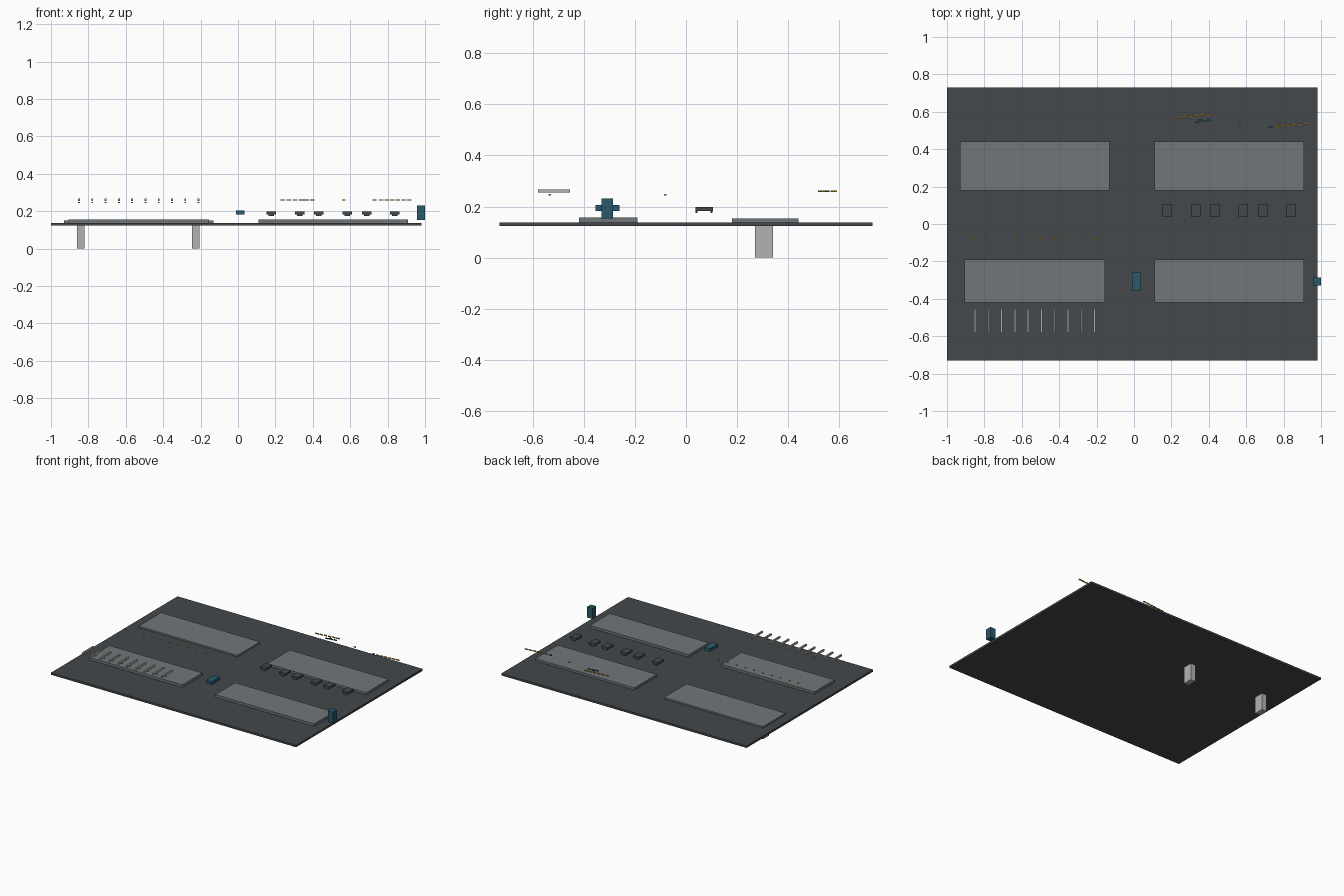
import bpy
import bmesh

if "Cube" in bpy.data.objects:
    bpy.data.objects.remove(bpy.data.objects["Cube"])


def material(name, rgb):
    m = bpy.data.materials.new(name)
    m.diffuse_color = (*rgb, 1)
    m.use_nodes = True
    m.node_tree.nodes["Principled BSDF"].inputs["Base Color"].default_value = m.diffuse_color
    return m


CHARCOAL = material("charcoal", (0.057, 0.065, 0.071))
GREY = material("mid grey", (0.165, 0.18, 0.19))
LIGHT = material("light grey", (0.45, 0.45, 0.44))
TEAL = material("teal", (0.022, 0.10, 0.15))
AMBER = material("amber", (0.62, 0.29, 0.015))


def boxes(name, mat, items):
    """One object made of boxes given as (x0, x1, y0, y1, z0, z1)."""
    bm = bmesh.new()
    for x0, x1, y0, y1, z0, z1 in items:
        for v in bmesh.ops.create_cube(bm, size=1)["verts"]:
            v.co.x = x1 if v.co.x > 0 else x0
            v.co.y = y1 if v.co.y > 0 else y0
            v.co.z = z1 if v.co.z > 0 else z0
    mesh = bpy.data.meshes.new(name)
    bm.to_mesh(mesh)
    bm.free()
    mesh.materials.append(mat)
    ob = bpy.data.objects.new(name, mesh)
    bpy.context.collection.objects.link(ob)
    return ob


def dash(x, y, z=0.259, w=0.024, d=0.008, h=0.006):
    return (x - w / 2, x + w / 2, y - d / 2, y + d / 2, z - h / 2, z + h / 2)


# Base plate and its two supports
boxes("base_plate", CHARCOAL, [(-1.0, 0.98, -0.73, 0.73, 0.123, 0.138)])
for i, x in enumerate((-0.84, -0.225)):
    boxes(f"support_{i + 1}", LIGHT, [(x - 0.02, x + 0.02, 0.27, 0.34, 0, 0.123)])

# Four raised slabs
boxes("slab_back_left", GREY, [(-0.93, -0.13, 0.18, 0.44, 0.138, 0.149)])
boxes("slab_back_right", GREY, [(0.11, 0.91, 0.18, 0.44, 0.138, 0.154)])
boxes("slab_front_left", GREY, [(-0.905, -0.155, -0.42, -0.19, 0.138, 0.156)])
boxes("slab_front_right", GREY, [(0.11, 0.91, -0.42, -0.19, 0.138, 0.156)])

# Teal blocks: one lying, one upright
boxes("lying_block", TEAL, [(-0.012, 0.036, -0.355, -0.26, 0.182, 0.205)])
boxes("upright_block", TEAL, [(0.957, 1.0, -0.33, -0.285, 0.154, 0.231)])

# Row of small tables, each with two feet
for i, x in enumerate((0.177, 0.33, 0.431, 0.584, 0.688, 0.838)):
    boxes(f"small_table_{i + 1}", CHARCOAL, [
        (x - 0.025, x + 0.025, 0.038, 0.106, 0.183, 0.198),
        (x - 0.015, x + 0.015, 0.038, 0.045, 0.174, 0.183),
        (x - 0.015, x + 0.015, 0.096, 0.103, 0.174, 0.183)])

# Row of bars, each with a small peg below, and a matching amber marker
for i in range(10):
    x = -0.85 + 0.071 * i
    boxes(f"bar_{i + 1}", LIGHT, [
        (x - 0.005, x + 0.005, -0.58, -0.455, 0.254, 0.267),
        dash(x, -0.533, 0.246, 0.01, 0.01, 0.005)])
    boxes(f"marker_{i + 1}", AMBER, [dash(x, -0.081, 0.246, 0.01, 0.01, 0.005)])

# Slanted rows of thin strips near the back
boxes("strip_row_left", AMBER,
      [dash(0.24 + 0.0315 * i, 0.569 + 0.0035 * i) for i in range(6)])
boxes("strip_row_right", AMBER,
      [dash(0.765 + 0.03 * i, 0.522 + 0.003 * i) for i in range(6)])
boxes("single_strip", AMBER, [dash(0.565, 0.54, w=0.018)])
boxes("teal_strips", TEAL,
      [dash(0.338 + 0.029 * i, 0.545 + 0.005 * i) for i in range(3)]
      + [dash(0.355, 0.558, w=0.02), dash(0.73, 0.521, w=0.02)])
